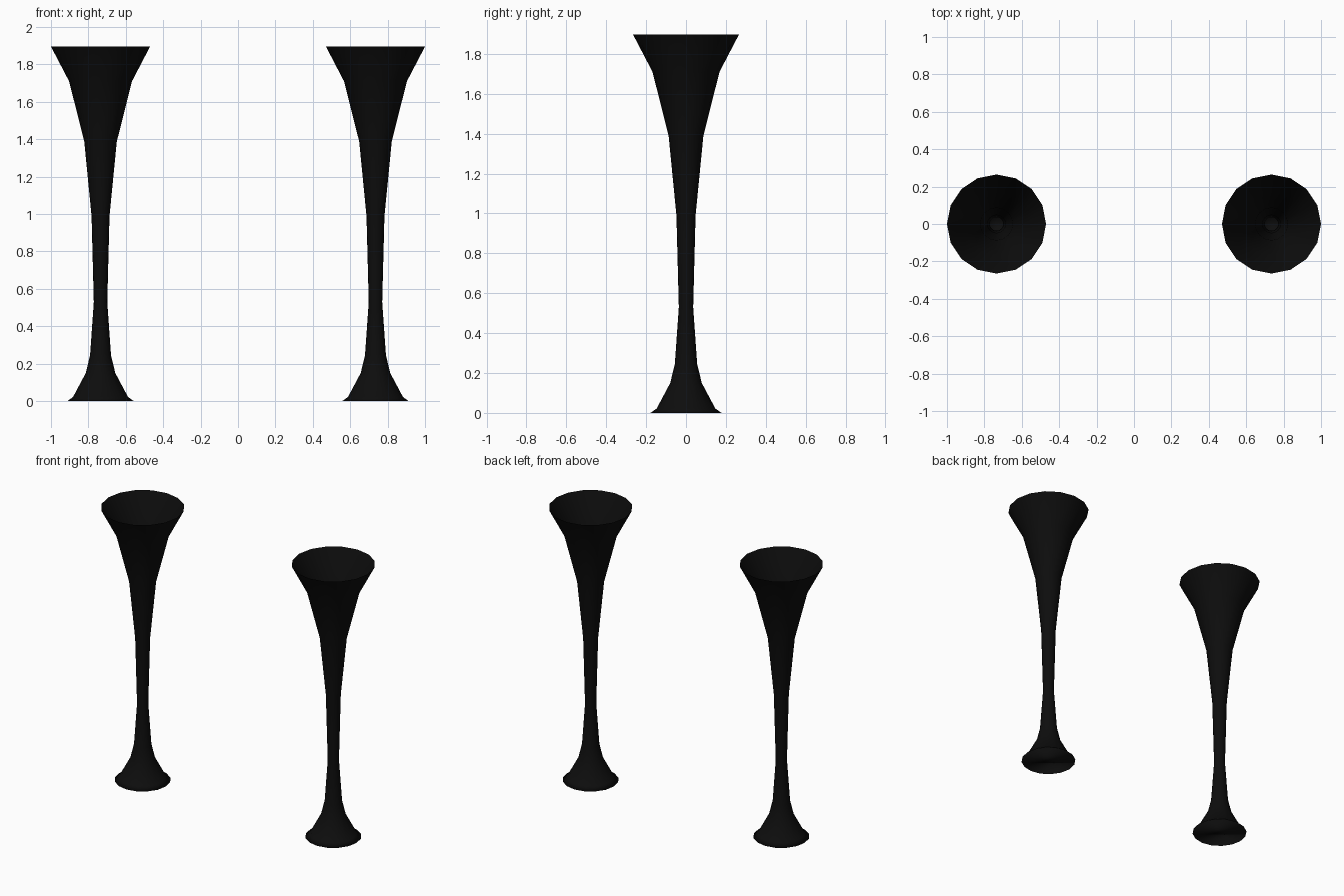
import bpy, bmesh, math

if "Cube" in bpy.data.objects:
    bpy.data.objects.remove(bpy.data.objects["Cube"])

SIDES = 16
# (radius, height) from the foot up to the flared mouth
PROFILE = [(0.178, 0.0), (0.147, 0.022), (0.079, 0.15), (0.056, 0.245),
           (0.036, 0.53), (0.048, 0.99), (0.087, 1.388), (0.168, 1.71),
           (0.265, 1.896)]

black = bpy.data.materials.new("black_glaze")
black.diffuse_color = (0.004, 0.004, 0.004, 1)
black.use_nodes = True
black.node_tree.nodes["Principled BSDF"].inputs["Base Color"].default_value = black.diffuse_color


def trumpet_vase(name, x):
    # Thin open-mouthed shell with a closed foot
    bm = bmesh.new()
    rings = []
    for r, z in PROFILE:
        rings.append([bm.verts.new((r * math.cos(2 * math.pi * i / SIDES),
                                    r * math.sin(2 * math.pi * i / SIDES), z))
                      for i in range(SIDES)])
    for low, high in zip(rings, rings[1:]):
        for i in range(SIDES):
            j = (i + 1) % SIDES
            bm.faces.new((low[i], low[j], high[j], high[i]))
    bm.faces.new(rings[0][::-1])
    for f in bm.faces:
        f.smooth = True
    mesh = bpy.data.meshes.new(name)
    bm.to_mesh(mesh)
    bm.free()
    mesh.materials.append(black)
    obj = bpy.data.objects.new(name, mesh)
    obj.location.x = x
    bpy.context.collection.objects.link(obj)


# Matching pair of vases
trumpet_vase("left_vase", -0.735)
trumpet_vase("right_vase", 0.735)
